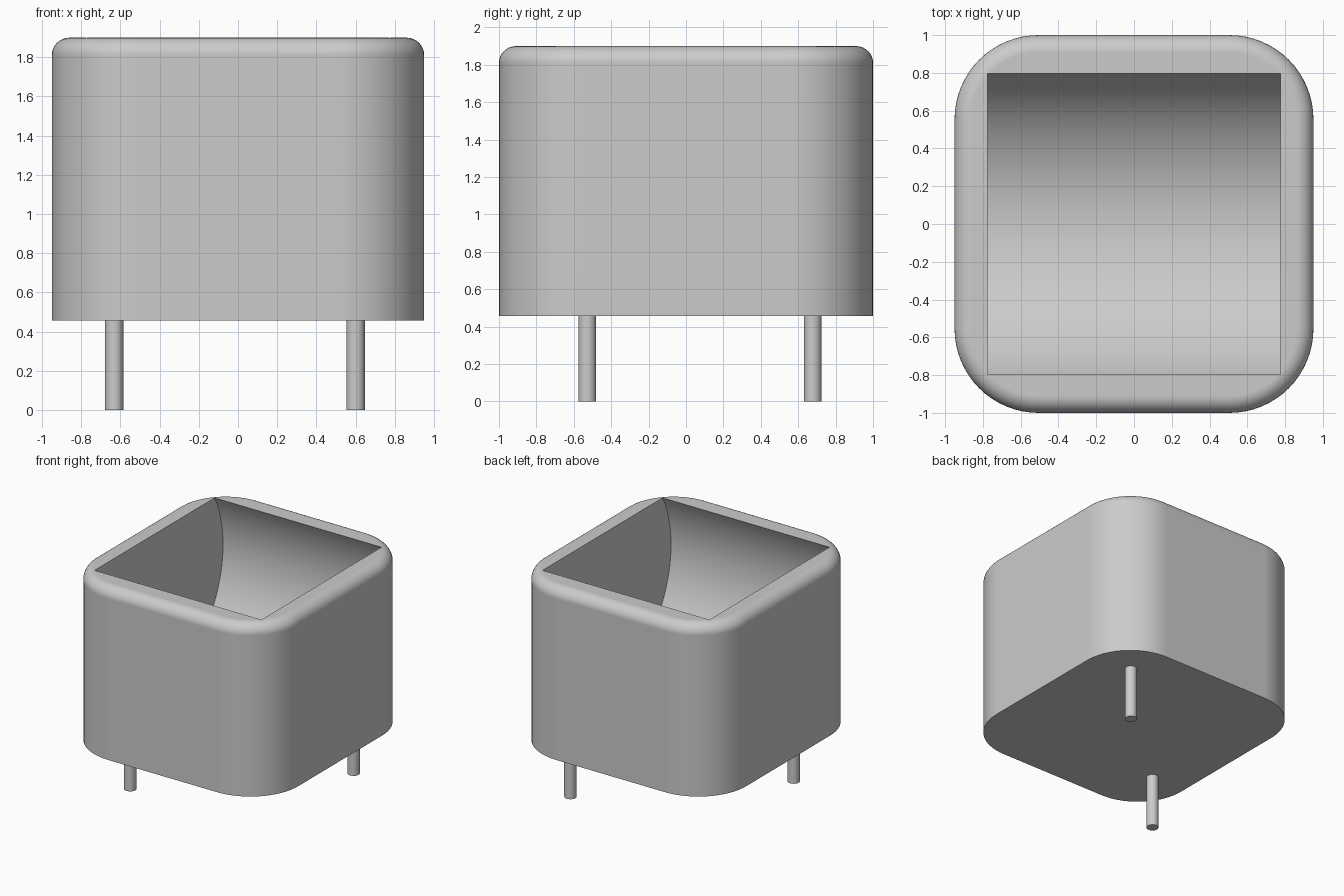
import bpy
import bmesh
import math
from mathutils import Matrix, Vector

cube = bpy.data.objects.get("Cube")
if cube:
    bpy.data.objects.remove(cube, do_unlink=True)

# Single grey material
grey = bpy.data.materials.new("Light grey")
grey.use_nodes = True
colour = (0.6, 0.6, 0.6, 1.0)
grey.diffuse_color = colour
grey.node_tree.nodes["Principled BSDF"].inputs["Base Color"].default_value = colour

HALF_X, HALF_Y = 0.95, 1.0
BASE, TOP = 0.457, 1.9
CORNER, FILLET = 0.445, 0.09


def add_object(name, bm):
    bmesh.ops.recalc_face_normals(bm, faces=bm.faces)
    mesh = bpy.data.meshes.new(name)
    bm.to_mesh(mesh)
    bm.free()
    mesh.materials.append(grey)
    obj = bpy.data.objects.new(name, mesh)
    bpy.context.collection.objects.link(obj)
    return obj


def activate(obj):
    bpy.ops.object.select_all(action="DESELECT")
    obj.select_set(True)
    bpy.context.view_layer.objects.active = obj


def smooth(obj):
    activate(obj)
    bpy.ops.object.shade_smooth_by_angle(angle=math.radians(30))


def rounded_ring(bm, inset, z, steps=16):
    """Rounded rectangle of vertices, pulled inwards by inset."""
    ring = []
    radius = CORNER - inset
    for quarter, (sx, sy) in enumerate([(1, 1), (-1, 1), (-1, -1), (1, -1)]):
        for i in range(steps + 1):
            a = (quarter + i / steps) * math.pi / 2
            ring.append(bm.verts.new((sx * (HALF_X - CORNER) + radius * math.cos(a),
                                      sy * (HALF_Y - CORNER) + radius * math.sin(a), z)))
    return ring


def cylinder(bm, radius, depth, matrix, segments):
    bmesh.ops.create_cone(bm, cap_ends=True, segments=segments, radius1=radius,
                          radius2=radius, depth=depth, matrix=matrix)


# Body: straight walls with a rounded top rim
bm = bmesh.new()
rings = [rounded_ring(bm, 0, BASE)]
for i in range(9):
    a = i / 8 * math.pi / 2
    rings.append(rounded_ring(bm, FILLET * (1 - math.cos(a)),
                              TOP - FILLET + FILLET * math.sin(a)))
for low, high in zip(rings, rings[1:]):
    for i in range(len(low)):
        j = (i + 1) % len(low)
        bm.faces.new((low[i], low[j], high[j], high[i]))
bm.faces.new(rings[0])
bm.faces.new(rings[-1])
body = add_object("planter_body", bm)

# Hollow: a horizontal cylinder scooped out through the top
bm = bmesh.new()
cylinder(bm, 0.908, 1.55, Matrix.Translation(Vector((0, 0, 1.465)))
         @ Matrix.Rotation(math.pi / 2, 4, "Y"), 128)
cutter = add_object("hollow_cutter", bm)
cutter.hide_render = True

cut = body.modifiers.new("Hollow", "BOOLEAN")
cut.operation = "DIFFERENCE"
cut.solver = "EXACT"
cut.object = cutter
activate(body)
bpy.ops.object.modifier_apply(modifier=cut.name)
bpy.data.objects.remove(cutter, do_unlink=True)
smooth(body)
weighted = body.modifiers.new("Weighted normals", "WEIGHTED_NORMAL")
weighted.keep_sharp = True

# Two pins on opposite corners of the underside
for name, x, y in (("front_pin", -0.632, -0.527), ("back_pin", 0.6, 0.677)):
    bm = bmesh.new()
    cylinder(bm, 0.047, BASE, Matrix.Translation(Vector((x, y, BASE / 2))), 32)
    smooth(add_object(name, bm))
